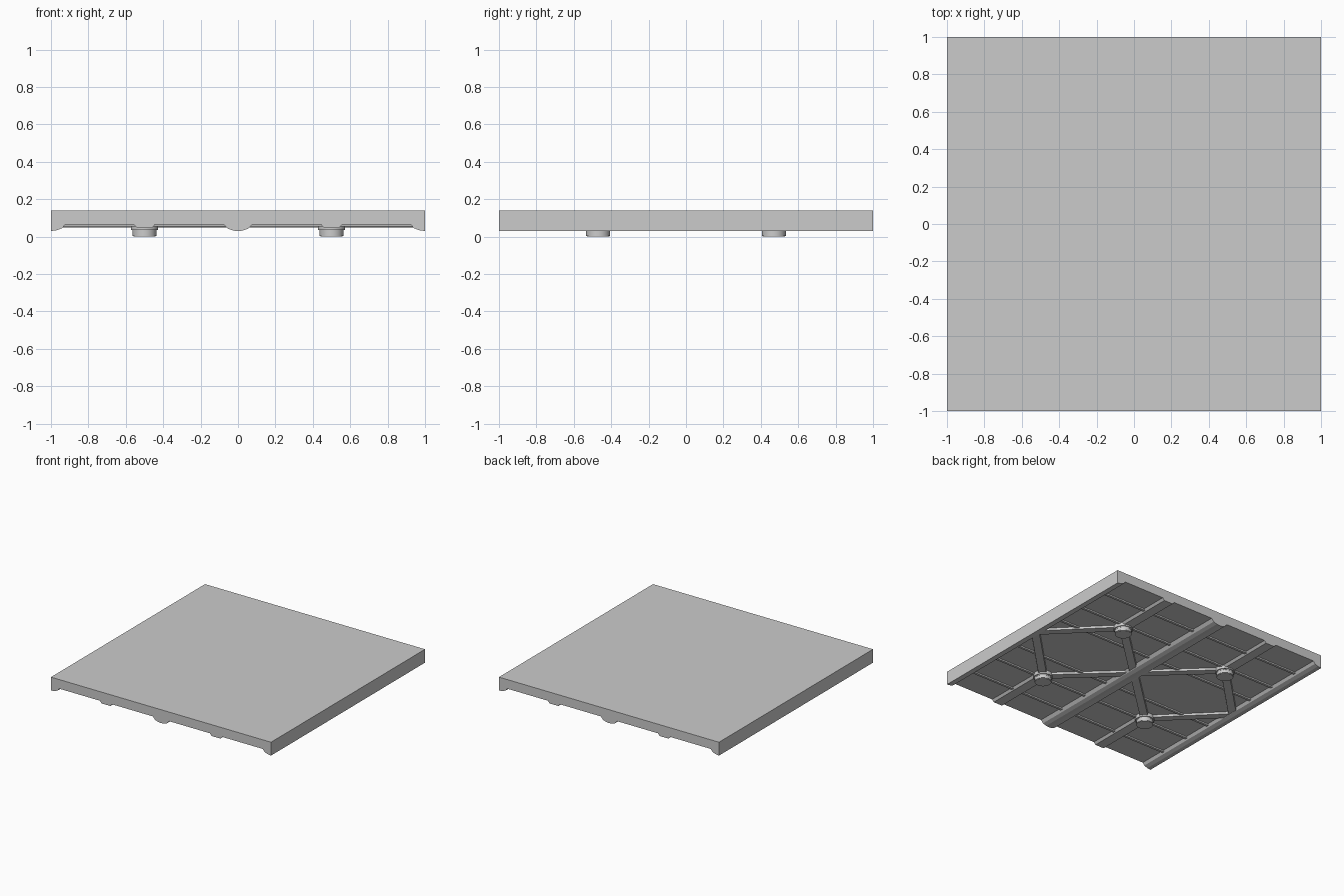
import bpy, bmesh, math
from mathutils import Vector

old = bpy.data.objects.get("Cube")
if old:
    bpy.data.objects.remove(old)

grey = bpy.data.materials.new("plain grey")
grey.use_nodes = True
COLOUR = (0.6, 0.6, 0.6, 1)
grey.diffuse_color = COLOUR
grey.node_tree.nodes["Principled BSDF"].inputs["Base Color"].default_value = COLOUR

TOP, UNDER, LOW = 0.14, 0.065, 0.03
FOOT_X, FOOT_Y = 0.5, 0.47


def add_object(name, bm):
    bmesh.ops.recalc_face_normals(bm, faces=bm.faces)
    mesh = bpy.data.meshes.new(name)
    bm.to_mesh(mesh)
    bm.free()
    mesh.materials.append(grey)
    obj = bpy.data.objects.new(name, mesh)
    bpy.context.collection.objects.link(obj)
    return obj


def sweep(name, profile, start, end):
    """Extrude a (sideways, z) profile between two points on the ground plan."""
    start, end = Vector((*start, 0)), Vector((*end, 0))
    along = (end - start).normalized()
    side = Vector((along.y, -along.x, 0))
    bm = bmesh.new()
    ring = [bm.verts.new(start + side * s + Vector((0, 0, z))) for s, z in profile]
    face = bm.faces.new(ring)
    moved = bmesh.ops.extrude_face_region(bm, geom=[face], use_keep_orig=True)["geom"]
    verts = [v for v in moved if isinstance(v, bmesh.types.BMVert)]
    bmesh.ops.translate(bm, verts=verts, vec=end - start)
    return add_object(name, bm)


def bar(half_top, half_low, low):
    return [(-half_top, UNDER + 0.01), (half_top, UNDER + 0.01),
            (half_low, low), (-half_low, low)]


def disc(name, x, y, radius, low, high, bevel):
    bm = bmesh.new()
    bmesh.ops.create_cone(bm, cap_ends=True, segments=32, radius1=radius,
                          radius2=radius, depth=high - low)
    bmesh.ops.translate(bm, verts=bm.verts, vec=(x, y, (low + high) / 2))
    rim = [e for e in bm.edges if all(v.co.z < low + 0.001 for v in e.verts)]
    bmesh.ops.bevel(bm, geom=rim, offset=bevel, segments=2, affect='EDGES')
    obj = add_object(name, bm)
    bpy.context.view_layer.objects.active = obj
    obj.select_set(True)
    bpy.ops.object.shade_smooth_by_angle(angle=math.radians(35))
    obj.select_set(False)


# Slab with rounded edge rails and a rounded middle rail, as one section
half = [(0, LOW), (0.025, 0.032), (0.055, 0.043), (0.075, UNDER),
        (0.925, UNDER), (0.94, 0.045), (0.97, 0.034), (1, LOW), (1, TOP)]
section = half + [(-x, z) for x, z in reversed(half[1:])]
sweep("slab", section, (0, -1), (0, 1))

# Thin cross ribs
for i, y in enumerate((0.25, 0.5, 0.77)):
    for s in (-1, 1):
        sweep(f"cross_rib_{i}_{s}", bar(0.014, 0.01, 0.055), (-0.95, y * s), (0.95, y * s))

# Feet, edge beams and diagonal struts, repeated in each quarter
for sx in (-1, 1):
    for sy in (-1, 1):
        tag = ("left" if sx > 0 else "right") + ("_back" if sy > 0 else "_front")
        x, y = FOOT_X * sx, FOOT_Y * sy
        disc("foot_" + tag, x, y, 0.064, 0, 0.035, 0.004)
        disc("foot_collar_" + tag, x, y, 0.073, 0.028, UNDER + 0.01, 0.008)
        sweep("edge_beam_" + tag, bar(0.065, 0.04, 0.047), (x, y), (x, sy))
        for part, end in (("inner_strut_", 0.0), ("outer_strut_", 0.97 * sx)):
            sweep(part + tag, bar(0.035, 0.03, 0.048), (x, y), (end, 0))
